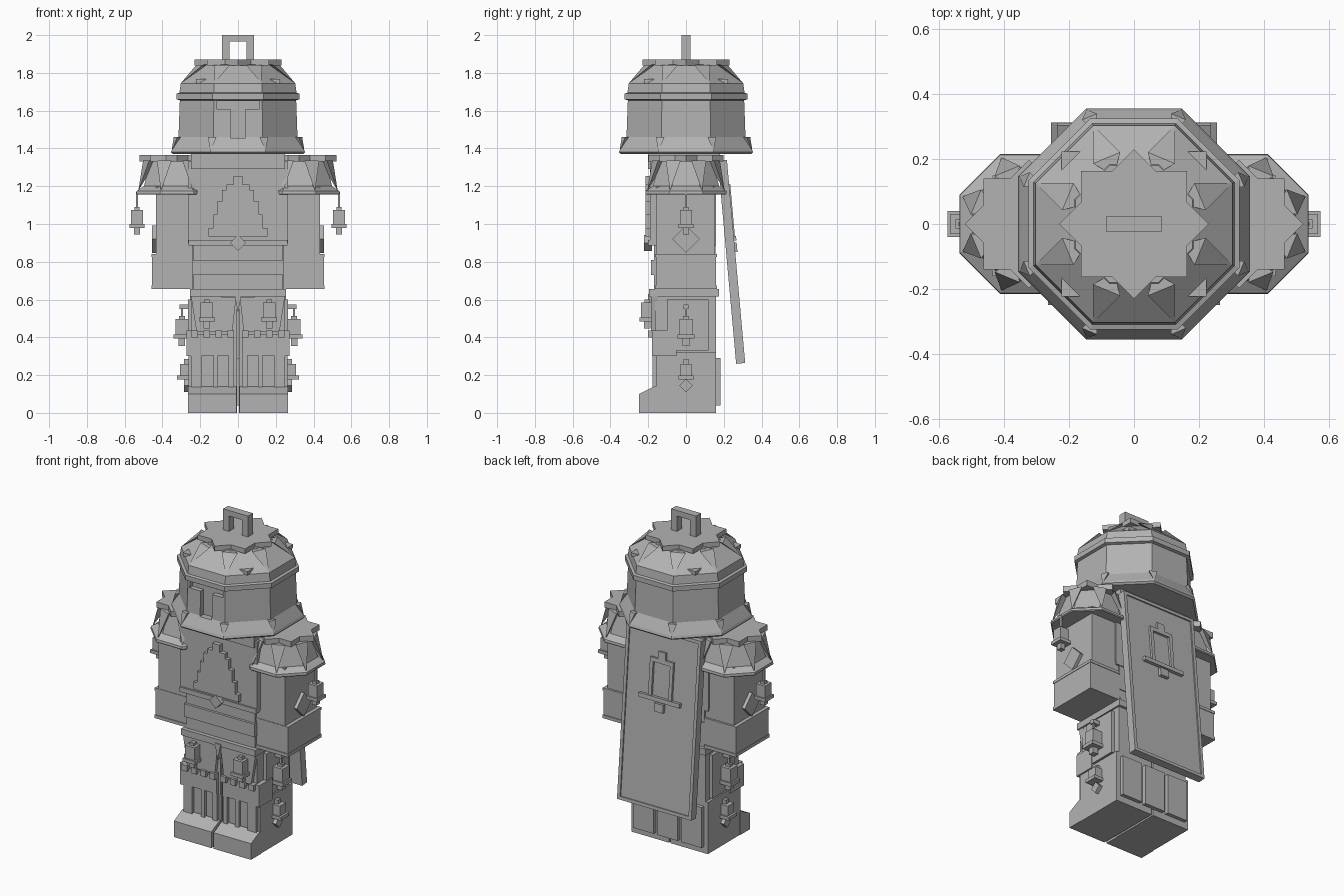
import bpy
import bmesh
from math import pi, cos, sin, atan
from mathutils import Matrix, Vector

if "Cube" in bpy.data.objects:
    bpy.data.objects.remove(bpy.data.objects["Cube"])

GREY = (0.45, 0.45, 0.45, 1)
grey = bpy.data.materials.new("stone grey")
grey.use_nodes = True
grey.diffuse_color = GREY
grey.node_tree.nodes["Principled BSDF"].inputs["Base Color"].default_value = GREY


def finish(name, bm, matrix=None):
    bmesh.ops.recalc_face_normals(bm, faces=bm.faces)
    mesh = bpy.data.meshes.new(name)
    bm.to_mesh(mesh)
    bm.free()
    obj = bpy.data.objects.new(name, mesh)
    mesh.materials.append(grey)
    bpy.context.scene.collection.objects.link(obj)
    if matrix:
        obj.matrix_world = matrix
    return obj


def box(name, x, y, z, matrix=None):
    """Box from (min, max) pairs."""
    bm = bmesh.new()
    bmesh.ops.create_cube(bm, size=1)
    for v in bm.verts:
        v.co = [r[0] if c < 0 else r[1] for c, r in zip(v.co, (x, y, z))]
    return finish(name, bm, matrix)


def span(s, a, b):
    """Range on the side s of the mirror plane."""
    return tuple(sorted((s * a, s * b)))


def prism(name, points, place, depth):
    """Extrude a 2D outline; place maps (u, v, w) to a position."""
    bm = bmesh.new()
    rings = [[bm.verts.new(place(u, v, w)) for u, v in points] for w in depth]
    bm.faces.new(rings[0])
    bm.faces.new(rings[1])
    for i in range(len(points)):
        j = (i + 1) % len(points)
        bm.faces.new((rings[0][i], rings[0][j], rings[1][j], rings[1][i]))
    return finish(name, bm)


def octagon(name, profile, cx=0):
    """Eight sided lathe from (apothem, height) pairs."""
    bm = bmesh.new()
    rings = [[bm.verts.new(corner(r, z, k, cx)) for k in range(8)] for r, z in profile]
    for a, b in zip(rings, rings[1:]):
        for i in range(8):
            j = (i + 1) % 8
            bm.faces.new((a[i], a[j], b[j], b[i]))
    bm.faces.new(rings[0])
    bm.faces.new(rings[-1])
    return finish(name, bm)


def corner(r, z, k, cx=0):
    a = (k + 0.5) * pi / 4
    r /= cos(pi / 8)
    return Vector((cx + r * cos(a), r * sin(a), z))


def ribs(name, low, high, width, cx=0):
    """Wedges on the corners, wide at the top and pointed below."""
    bm = bmesh.new()
    for k in range(8):
        a = (k + 0.5) * pi / 4
        out, side = Vector((cos(a), sin(a), 0)), Vector((-sin(a), cos(a), 0))
        tip, top = corner(*low, k, cx), corner(*high, k, cx)
        v = [bm.verts.new(p) for p in (tip, top + out * 0.02 + side * width,
             top + out * 0.02 - side * width, top - out * 0.04)]
        for f in ((0, 1, 2), (0, 2, 3), (0, 3, 1), (1, 3, 2)):
            bm.faces.new([v[i] for i in f])
    return finish(name, bm)


def star(name, half, z, cx=0):
    """Eight pointed star plate."""
    pts = []
    for k in range(16):
        r = half * (2 ** 0.5 if k % 2 == 0 else 1 / cos(pi / 8))
        pts.append((cx + r * cos(k * pi / 8), r * sin(k * pi / 8)))
    return prism(name, pts, lambda u, v, w: (u, v, w), z)


def cut_inner(obj, s, x):
    """Trim away the part of a shoulder piece hidden by the chest."""
    bm = bmesh.new()
    bm.from_mesh(obj.data)
    res = bmesh.ops.bisect_plane(bm, geom=bm.verts[:] + bm.edges[:] + bm.faces[:],
                                 plane_co=(s * x, 0, 1.17), plane_no=(-s, 0, -0.3), clear_outer=True)
    edges = [e for e in res["geom_cut"] if isinstance(e, bmesh.types.BMEdge)]
    bmesh.ops.holes_fill(bm, edges=edges)
    bm.to_mesh(obj.data)
    bm.free()


def hand_bell(name, x, y, z, top, k=1):
    """Small hanging bell with chain, lip and clapper."""
    for part, r, a, b in (("body", .031, 0, .075), ("lip", .04, -.02, 0),
                          ("clapper", .016, -.055, -.02), ("cap", .014, .075, .09)):
        box(name + "_" + part, (x - r * k, x + r * k), (y - r * k, y + r * k), (z + a * k, z + b * k))
    box(name + "_chain", (x - .006, x + .006), (y - .006, y + .006), (z + .08 * k, top))


def diamond(name, u0, v0, r, place, depth):
    pts = [(u0 + r, v0), (u0, v0 + r), (u0 - r, v0), (u0, v0 - r)]
    return prism(name, pts, place, depth)


def front(u, v, w):
    return (u, w, v)


def side(u, v, w):
    return (w, u, v)


# Bell helmet with visor
helmet = octagon("helmet", [(.345, 1.37), (.355, 1.38), (.35, 1.395), (.315, 1.46), (.308, 1.655),
                            (.325, 1.66), (.325, 1.69), (.31, 1.695), (.303, 1.745), (.18, 1.845)])
for name, x, z in (("visor_slot", .115, (1.61, 1.65)), ("visor_stem", .04, (1.455, 1.615))):
    cutter = box(name + "_cutter", (-x, x), (-.4, -.28), z)
    cutter.hide_render = True
    cutter.hide_viewport = True
    mod = helmet.modifiers.new(name, "BOOLEAN")
    mod.object, mod.operation, mod.solver = cutter, "DIFFERENCE", "EXACT"
ribs("helmet_flare_ribs", (.352, 1.385), (.312, 1.46), .025)
ribs("helmet_dome_ribs", (.303, 1.745), (.185, 1.842), .045)
box("helmet_corner_plate", (-.223, .223), (-.223, .223), (1.745, 1.768))
star("helmet_star", .163, (1.84, 1.87))
box("handle_top", (-.085, .085), (-.024, .024), (1.965, 2))
for s in (-1, 1):
    box("handle_post", span(s, .045, .085), (-.024, .024), (1.86, 1.97))

# Chest, collar and belly
box("collar", (-.25, .25), (-.2, .18), (1.29, 1.375))
box("chest", (-.265, .265), (-.19, .16), (.9, 1.33))
box("chest_hem", (-.262, .262), (-.2, .16), (.885, .915))
box("belly", (-.235, .235), (-.17, .155), (.62, .9))
box("belly_band", (-.242, .242), (-.185, .16), (.73, .81))
box("belt", (-.255, .255), (-.195, .175), (.615, .655))

# Stepped bell emblem
half = [(.155, .935), (.155, .98), (.13, .98), (.13, 1.05), (.11, 1.05), (.11, 1.12), (.085, 1.12),
        (.085, 1.18), (.06, 1.18), (.06, 1.21), (.025, 1.21), (.025, 1.255)]
prism("chest_emblem", half + [(-x, z) for x, z in reversed(half)], front, (-.215, -.18))
diamond("emblem_clapper", 0, .9, .042, front, (-.222, -.18))

for s in (-1, 1):
    # Shoulder bells
    pauldron = octagon("pauldron", [(.21, 1.155), (.215, 1.16), (.213, 1.175), (.175, 1.2), (.14, 1.335)], s * .323)
    rib = ribs("pauldron_ribs", (.205, 1.175), (.145, 1.335), .042, s * .323)
    plate = star("pauldron_star", .14, (1.33, 1.365), s * .323)
    for part in (pauldron, rib, plate):
        cut_inner(part, s, .215)
    hand_bell("shoulder_bell", s * .535, 0, 1, 1.17)
    # Arms
    box("arm", span(s, .24, .435), (-.16, .15), (.83, 1.2))
    box("cuff", span(s, .24, .455), (-.16, .16), (.67, .83))
    box("cuff_hem", span(s, .238, .458), (-.165, .165), (.655, .675))
    box("cuff_top_hem", span(s, .238, .458), (-.163, .163), (.825, .842))
    diamond("arm_diamond", 0, .92, .073, side, span(s, .43, .455))
    # Legs
    box("thigh", span(s, .006, .245), (-.165, .16), (.3, .62))
    box("thigh_side", span(s, .24, .265), (-.1, .12), (.33, .6))
    box("boot", span(s, .006, .262), (-.16, .16), (0, .32))
    toe = [(-.25, 0), (-.25, .1), (-.17, .14), (-.15, .14), (-.15, 0)]
    prism("toe_cap", toe, side, span(s, .008, .265))
    # Hanging front cloth, wider at the top
    cloth = [(s * .01, .61), (s * .25, .625), (s * .22, .43), (s * .03, .43)]
    prism("hip_cloth", cloth, front, (-.185, -.15))
    # Knee guards with battlements
    box("knee_guard", span(s, .02, .245), (-.18, -.05), (.305, .415))
    box("knee_guard_side", span(s, .235, .272), (-.18, -.05), (.3, .435))
    for i in range(4):
        x = .02 + i * .064
        box("battlement", span(s, x, x + .035), (-.2, -.14), (.40, .437))
    # Shin panels
    for a, b in ((.02, .05), (.105, .13), (.19, .25)):
        box("shin_strip", span(s, a, b), (-.178, -.15), (.12, .31))
    # Hip, front and ankle bells
    hand_bell("front_bell", s * .165, -.205, .505, .6, 1.05)
    hand_bell("side_bell", s * .297, 0, .415, .57, 1.1)
    box("side_bell_hook", span(s, .25, .31), (-.014, .014), (.55, .575))
    box("ankle_bell", span(s, .255, .308), (-.03, .03), (.195, .26))
    box("ankle_bell_lip", span(s, .255, .322), (-.04, .04), (.178, .198))
    box("ankle_bell_cap", span(s, .255, .285), (-.014, .014), (.26, .285))
    diamond("ankle_clapper", 0, .145, .035, side, span(s, .255, .285))

prism("belt_spike", [(-.02, .63), (.02, .63), (0, .53)], front, (-.2, -.16))

# Calf panels behind
for x in (-.165, 0, .165):
    box("calf_panel", (x - .07, x + .07), (.15, .183), (.04, .29))

# Leaning back shield, built around its own centre
lean = Matrix.Translation((0, .241, .8)) @ Matrix.Rotation(atan(.09), 4, "X")
box("shield", (-.25, .25), (-.024, .016), (-.54, .54), lean)
for s in (-1, 1):
    box("shield_side_rim", span(s, .235, .255), (-.024, .024), (-.54, .54), lean)
    box("shield_end_rim", (-.25, .25), (-.024, .024), span(s, .52, .54), lean)
    box("shield_bell_side", span(s, .058, .08), (.01, .03), (.13, .36), lean)
box("shield_bell_top", (-.08, .08), (.01, .03), (.34, .365), lean)
box("shield_bell_knob", (-.025, .025), (.01, .03), (.36, .41), lean)
box("shield_bell_lip", (-.14, .14), (.01, .036), (.11, .135), lean)
box("shield_bell_clapper", (-.03, .03), (.01, .036), (.05, .1), lean)
